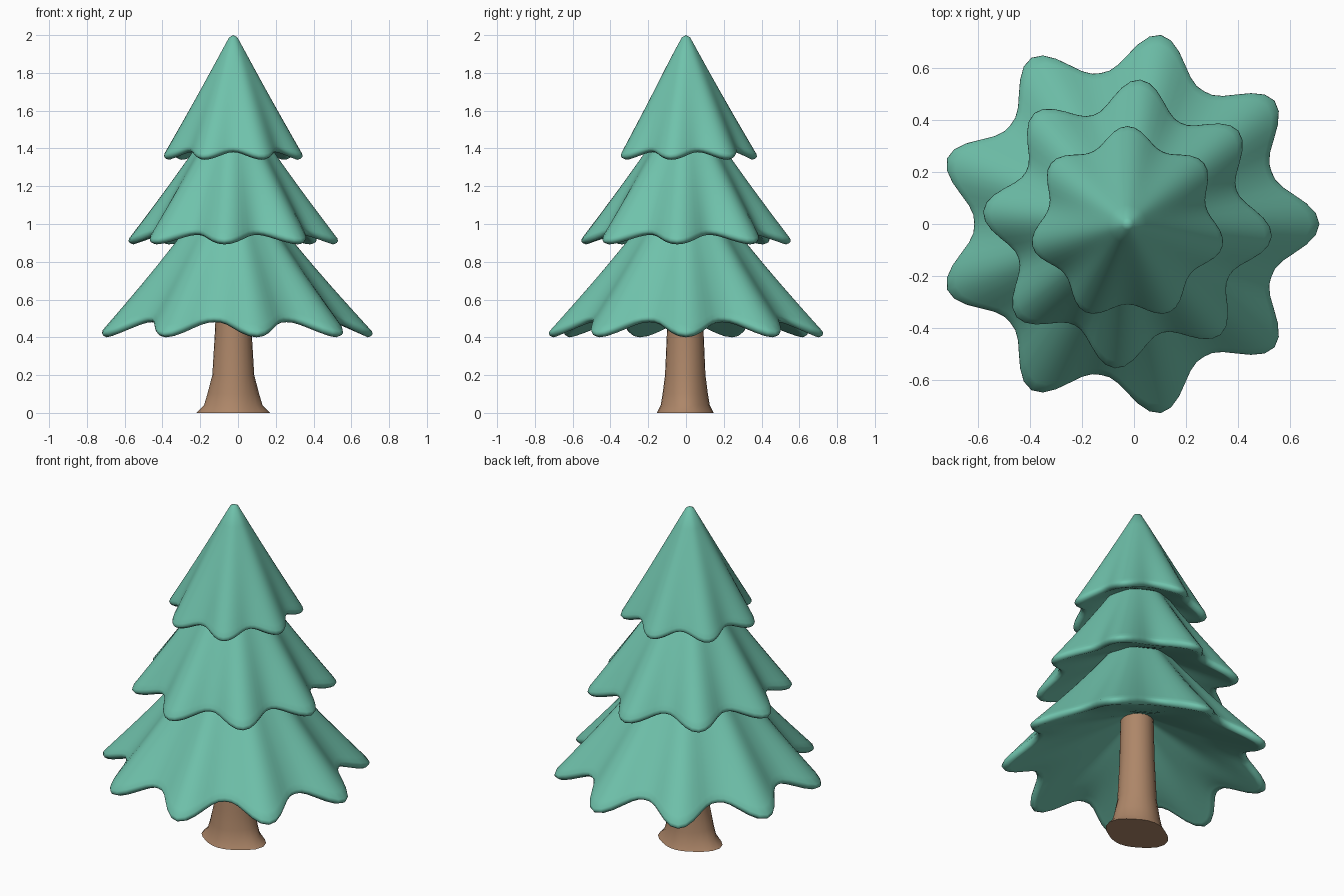
import bpy, bmesh
from math import sin, cos, pi, radians

if "Cube" in bpy.data.objects:
    bpy.data.objects.remove(bpy.data.objects["Cube"])

CX = -0.025  # tree axis


def material(name, rgb):
    m = bpy.data.materials.new(name)
    m.diffuse_color = (*rgb, 1)
    m.use_nodes = True
    m.node_tree.nodes["Principled BSDF"].inputs["Base Color"].default_value = m.diffuse_color
    return m


def loft(name, rings, mat, angle):
    """Skin a list of closed rings; a ring with one point is a pole."""
    bm = bmesh.new()
    loops = [[bm.verts.new(p) for p in ring] for ring in rings]
    for a, b in zip(loops, loops[1:]):
        n = max(len(a), len(b))
        for i in range(n):
            j = (i + 1) % n
            if len(a) == 1:
                bm.faces.new((a[0], b[i], b[j]))
            elif len(b) == 1:
                bm.faces.new((a[i], b[0], a[j]))
            else:
                bm.faces.new((a[i], b[i], b[j], a[j]))
    bmesh.ops.recalc_face_normals(bm, faces=bm.faces)
    me = bpy.data.meshes.new(name)
    bm.to_mesh(me)
    bm.free()
    ob = bpy.data.objects.new(name, me)
    bpy.context.collection.objects.link(ob)
    me.materials.append(mat)
    bpy.ops.object.select_all(action='DESELECT')
    ob.select_set(True)
    bpy.context.view_layer.objects.active = ob
    bpy.ops.object.shade_smooth_by_angle(angle=radians(angle))
    return ob


def tier(name, lobes, phase, r_tip, r_valley, z_top, z_rim, lift, sharp, flare, mat):
    """Skirt of branches with a scalloped, rounded rim and a shallow hollow below."""
    n = lobes * 12
    z_in = z_rim + .05 + .45 * r_tip  # ceiling of the hollow
    # (position down the slope, radial offset, vertical offset, apex height)
    zo = z_top - .012
    rows = [(t, 0, 0, zo) for t in (0, .15, .3, .45, .6, .72, .82, .9, .96, 1)]
    rows += [(1, .004, -.014, zo), (1, -.004, -.025, zo), (1, -.022, -.032, zo)]
    rows += [(t, -.035, -.026, z_in) for t in (.99, .93, .84, .72, .58, .42, .25, .12)]
    rings = [[(CX, 0, z_top)]]
    for t, dr, dz, z0 in rows:
        ring = []
        for i in range(n):
            b = 2 * pi * i / n
            a = b + radians(phase)
            valley = 1 - (0.5 + 0.5 * cos(lobes * b)) ** sharp
            r = 0.022 + (r_tip - 0.022) * t - flare * r_tip * sin(pi * t)
            r = max(r - (r_tip - r_valley) * valley * t ** 2.2 + dr, 0.008)
            z = z0 + (z_rim + .032 - z0) * t + lift * valley * t ** 3 + dz
            ring.append((CX + r * cos(a), r * sin(a), z))
        rings.append(ring)
    rings.append([(CX, 0, z_in - .02)])
    return loft(name, rings, mat, 60)


green = material("needles", (0.16, 0.54, 0.41))
brown = material("bark", (0.42, 0.24, 0.14))

# Three branch tiers
tier("bottom_branches", 9, 0, 0.734, 0.585, 1.30, 0.40, 0.08, 1.3, .03, green)
tier("middle_branches", 8, -5, 0.553, 0.435, 1.68, 0.892, 0.05, 1.15, .02, green)
tier("top_branches", 7, 90, 0.372, 0.305, 2.00, 1.34, 0.04, 1.1, .01, green)

# Trunk with a flared foot and two pointed side roots
rings = [[(CX, 0, 0)]]
for z, r, root in ((0, .15, .045), (.04, .13, .025), (.1, .12, .017), (.2, .107, .004),
                   (.45, .096, 0), (0.8, .088, 0)):
    ring = []
    for i in range(24):
        a = 2 * pi * i / 24
        k = r + root * cos(a) ** 6
        ring.append((CX + k * cos(a), k * sin(a) - .004, z))
    rings.append(ring)
rings.append([(CX, 0, 0.8)])
loft("trunk", rings, brown, 40)
